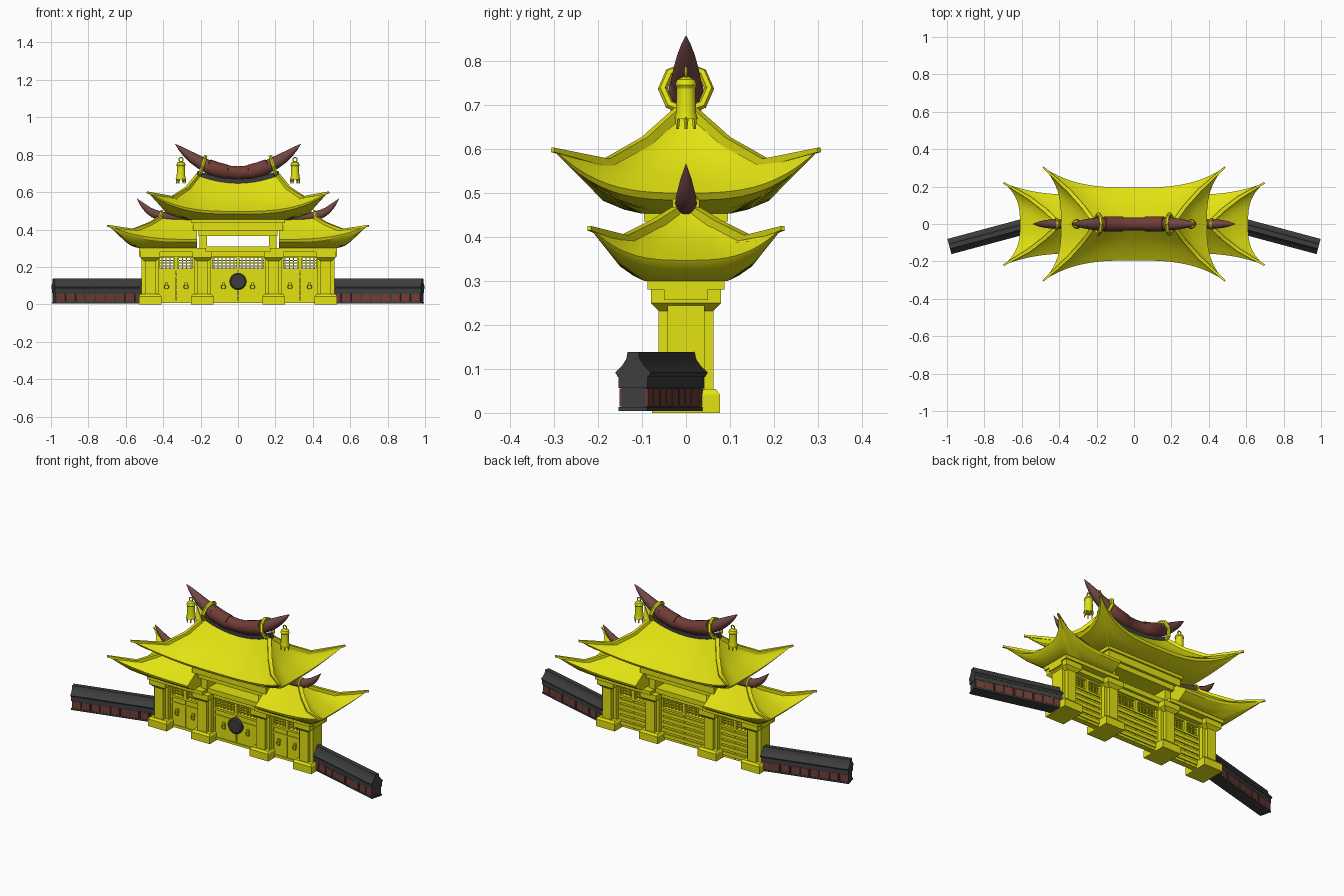
import bpy, bmesh, math
from mathutils import Vector, Matrix

if "Cube" in bpy.data.objects:
    bpy.data.objects.remove(bpy.data.objects["Cube"])


def material(name, r, g, b):
    m = bpy.data.materials.new(name)
    m.diffuse_color = (r, g, b, 1)
    m.use_nodes = True
    m.node_tree.nodes["Principled BSDF"].inputs["Base Color"].default_value = m.diffuse_color
    return m


YELLOW = material("yellow", 0.76, 0.76, 0.006)
GREY = material("dark_grey", 0.047, 0.047, 0.047)
HORN = material("horn_brown", 0.17, 0.066, 0.056)
RED = material("red_brown", 0.165, 0.046, 0.036)


def mesh(name, verts, faces, mats, angle=30, matrix=None):
    me = bpy.data.meshes.new(name)
    me.from_pydata([tuple(v) for v in verts], [], faces)
    bm = bmesh.new()
    bm.from_mesh(me)
    bmesh.ops.recalc_face_normals(bm, faces=bm.faces)
    bm.to_mesh(me)
    bm.free()
    for m in mats if isinstance(mats, list) else [mats]:
        me.materials.append(m)
    if angle:
        me.shade_smooth()
        me.set_sharp_from_angle(angle=math.radians(angle))
    ob = bpy.data.objects.new(name, me)
    bpy.context.collection.objects.link(ob)
    if matrix:
        ob.matrix_world = matrix
    return ob


def loft(name, rings, mats, closed=True, end_cap=False, angle=30, matrix=None):
    n = len(rings[0])
    verts = [p for r in rings for p in r]
    faces = []
    for j in range(len(rings) - 1):
        for i in range(n if closed else n - 1):
            k = (i + 1) % n
            faces.append((j * n + i, j * n + k, (j + 1) * n + k, (j + 1) * n + i))
    faces += [tuple(range(n)), tuple(range(len(verts) - n, len(verts)))]
    if end_cap:
        m = len(rings)
        faces.append(tuple([j * n for j in range(m)] + [j * n + n - 1 for j in reversed(range(m))]))
    return mesh(name, verts, faces, mats, angle, matrix)


def boxes(name, items, mat, matrix=None):
    """Items are (x0, x1, y0, y1, z0, z1)."""
    verts, faces = [], []
    for b in items:
        o = len(verts)
        verts += [(b[i], b[2 + j], b[4 + k]) for i in (0, 1) for j in (0, 1) for k in (0, 1)]
        faces += [tuple(o + i for i in f) for f in ((0, 1, 3, 2), (4, 5, 7, 6), (0, 1, 5, 4),
                                                    (2, 3, 7, 6), (0, 2, 6, 4), (1, 3, 7, 5))]
    return mesh(name, verts, faces, mat, 0, matrix)


def stack(name, levels, cx, mat):
    """Rectangular tower: levels are (z, half x, half y)."""
    return loft(name, [[(cx - a, -b, z), (cx + a, -b, z), (cx + a, b, z), (cx - a, b, z)]
                       for z, a, b in levels], mat, angle=0)


def sweep(name, pts, radii, sides, mats, flat=1.0, turn=0.0, angle=40):
    pts = [Vector(p) for p in pts]
    rings = []
    for i, p in enumerate(pts):
        t = (pts[min(i + 1, len(pts) - 1)] - pts[max(i - 1, 0)]).normalized()
        side = t.cross(Vector((0, 0, 1))).normalized()
        up = side.cross(t)
        a = [2 * math.pi * k / sides + turn for k in range(sides)]
        rings.append([p + side * math.cos(w) * radii[i] * flat + up * math.sin(w) * radii[i] for w in a])
    return loft(name, rings, mats, angle=angle)


def torus(name, loc, major, minor, tilt, segs, mat):
    bpy.ops.mesh.primitive_torus_add(location=loc, rotation=(0, math.pi / 2 + tilt, 0), major_radius=major,
                                     minor_radius=minor, major_segments=segs, minor_segments=6)
    ob = bpy.context.object
    ob.name = name
    ob.data.materials.append(mat)


def roof(name, specs, x0, s, cap):
    """Half roof; each ring is hip point, front middle (y, z), end middle (x, z), curve power."""
    n, rings = 12, []
    for (hx, hy, hz), (fy, fz), (sx, sz), p in specs:
        front = []
        for i in range(n + 1):
            k = (i / n) ** p
            front.append((s * (x0 + (hx - x0) * i / n), -(fy + (hy - fy) * k), fz + (hz - fz) * k))
        end = []
        for i in range(1, 2 * n):
            u = i / n - 1
            k = abs(u) ** p
            end.append((s * (sx + (hx - sx) * k), u * hy, sz + (hz - sz) * k))
        rings.append(front + end + [(x, -y, z) for x, y, z in reversed(front)])
    loft(name, rings, YELLOW, closed=False, end_cap=cap)
    # raised hip beams
    for q in (1, -1):
        pts = [(s * r[0][0], q * r[0][1], r[0][2] - 0.004) for r in specs[:4]]
        sweep(name + "_hip_beam", pts, [0.015, 0.015, 0.014, 0.007], 4, YELLOW, turn=math.pi / 4)


MAIN = [((0.215, 0.014, 0.69), (0.014, 0.648), (0.215, 0.69), 2),
        ((0.27, 0.09, 0.622), (0.07, 0.59), (0.26, 0.605), 2.5),
        ((0.35, 0.18, 0.572), (0.13, 0.537), (0.32, 0.545), 3),
        ((0.485, 0.303, 0.602), (0.195, 0.497), (0.39, 0.5), 3),
        ((0.47, 0.293, 0.588), (0.188, 0.482), (0.38, 0.484), 3),
        ((0.36, 0.195, 0.505), (0.14, 0.462), (0.32, 0.465), 3),
        ((0.26, 0.10, 0.453), (0.10, 0.453), (0.26, 0.453), 3)]
SIDE = [((0.41, 0.012, 0.468), (0.012, 0.45), (0.41, 0.468), 2),
        ((0.47, 0.07, 0.432), (0.05, 0.42), (0.46, 0.42), 2.5),
        ((0.56, 0.14, 0.398), (0.10, 0.38), (0.53, 0.38), 3),
        ((0.697, 0.220, 0.424), (0.155, 0.347), (0.61, 0.347), 3),
        ((0.682, 0.212, 0.411), (0.15, 0.333), (0.60, 0.333), 3),
        ((0.59, 0.155, 0.342), (0.12, 0.312), (0.57, 0.312), 3),
        ((0.53, 0.095, 0.30), (0.095, 0.30), (0.53, 0.30), 3)]

for s in (1, -1):
    roof("main_roof", MAIN, 0.0, s, False)
    roof("side_roof", SIDE, 0.22, s, True)

    # columns
    for cx in (0.47 * s, 0.19 * s):
        stack("column_base", [(0, 0.06, 0.077), (0.042, 0.06, 0.077), (0.054, 0.052, 0.068)], cx, YELLOW)
        boxes("column", [(cx - 0.028, cx + 0.028, -0.063, 0.063, 0.05, 0.24),
                         (cx - 0.045, cx + 0.045, -0.042, 0.042, 0.0, 0.28)], YELLOW)
        stack("column_capital", [(0.232, 0.03, 0.062), (0.25, 0.052, 0.08), (0.282, 0.052, 0.08)], cx, YELLOW)
    xs = sorted((0.17 * s, 0.53 * s))
    boxes("side_beam", [(*xs, -0.088, 0.088, 0.28, 0.302), (*xs, -0.05, 0.05, 0.257, 0.28)], YELLOW)
    boxes("upper_post", [(0.185 * s - 0.02, 0.185 * s + 0.02, -0.05, 0.05, 0.29, 0.38)], YELLOW)

    # small horn on the side ridge, with its ring
    sweep("side_horn", [(0.22 * s, 0, 0.463), (0.34 * s, 0, 0.465), (0.41 * s, 0, 0.472), (0.45 * s, 0, 0.485),
                        (0.48 * s, 0, 0.503), (0.51 * s, 0, 0.531), (0.54 * s, 0, 0.565)],
          [0.014, 0.02, 0.025, 0.024, 0.02, 0.013, 0.001], 10, HORN)
    torus("side_horn_ring", (0.415 * s, 0, 0.472), 0.027, 0.007, -0.25 * s, 10, YELLOW)

    # main horn ring
    torus("main_horn_ring", (0.19 * s, 0, 0.737), 0.053, 0.011, -0.3 * s, 8, YELLOW)

    # hanging bell with fringe
    bx = 0.305 * s
    prof = [(0.765, 0.006), (0.758, 0.02), (0.745, 0.025), (0.738, 0.021), (0.682, 0.023), (0.668, 0.027)]
    ang = [math.pi * k / 6 for k in range(12)]
    loft("bell", [[(bx + r * math.cos(a), r * math.sin(a), z) for a in ang] for z, r in prof], YELLOW)
    for a in ang[::2]:
        c, d = bx + 0.022 * math.cos(a), 0.022 * math.sin(a)
        loft("bell_fringe", [[(c + r * math.cos(b), d + r * math.sin(b), z) for b in ang[::3]]
                             for z, r in ((0.672, 0.006), (0.645, 0.003))], YELLOW)
    bpy.ops.mesh.primitive_torus_add(location=(bx, 0, 0.774), rotation=(math.pi / 2, 0, 0), major_radius=0.011,
                                     minor_radius=0.0035, major_segments=10, minor_segments=5)
    bpy.context.object.name = "bell_loop"
    bpy.context.object.data.materials.append(YELLOW)

    # fence wing, built along local x and then turned
    L = 0.50
    place = Matrix.Translation((0.504 * s, 0.009, 0)) @ Matrix.Rotation(
        math.radians(-15) if s > 0 else math.radians(195), 4, 'Z')
    boxes("fence_wall", [(0, L - 0.004, -0.028, 0.028, 0.004, 0.09), (0, L, -0.034, 0.034, 0.004, 0.013),
                         (0, L, -0.034, 0.034, 0.057, 0.085)], GREY, place)
    half = [(0.036, 0.082), (0.042, 0.092), (0.027, 0.106), (0.016, 0.122), (0.013, 0.138)]
    ring = half + [(-y, z) for y, z in reversed(half)]
    loft("fence_roof", [[(x, y, z) for y, z in ring] for x in (0, L)], GREY, matrix=place)
    step = L / 9
    boxes("fence_panels", [(i * step + 0.005, (i + 1) * step - 0.005, q * 0.0305 - 0.003, q * 0.0305 + 0.003,
                            0.014, 0.056) for i in range(9) for q in (1, -1)], RED, place)
    boxes("fence_posts", [(i * step - 0.003, i * step + 0.003, -0.034, 0.034, 0.01, 0.06)
                          for i in range(1, 9)], GREY, place)

# main horn, wrapped with red sleeves
xs = [-0.335, -0.31, -0.28, -0.24, -0.20, -0.165, -0.16, -0.11, -0.06, -0.055]
rs = [0.001, 0.012, 0.021, 0.029, 0.034, 0.035, 0.040, 0.041, 0.040, 0.036]
xs, rs = xs + [0] + [-x for x in reversed(xs)], rs + [0.036] + rs[::-1]
horn = sweep("main_horn", [(x, 0, 0.702 + 1.38 * x * x) for x in xs], rs, 12, [HORN, RED])
for f in horn.data.polygons:
    f.material_index = int(abs(f.center.x) < 0.165)

# dark ridge strip under the horn
xs = [-0.22 + 0.044 * i for i in range(11)]
sweep("ridge_strip", [(x, 0, 0.655 + 0.95 * x * x) for x in xs], [0.021] * 11, 4, GREY, turn=math.pi / 4)

# bracket block under the main roof
boxes("main_bracket", [(-0.25, 0.25, -0.095, 0.095, 0.435, 0.456), (-0.24, 0.24, -0.085, 0.085, 0.395, 0.436),
                       (-0.21, 0.21, -0.07, 0.07, 0.366, 0.396)], YELLOW)
boxes("centre_beam", [(-0.17, 0.17, -0.045, 0.045, 0.28, 0.308), (-0.17, 0.17, -0.03, 0.03, 0.255, 0.282)], YELLOW)

# three double doors with open lattices, knockers and back battens
for cx, w in ((0, 0.15), (0.33, 0.10), (-0.33, 0.10)):
    a, b = cx - w, cx + w
    boxes("door_leaf", [(a, cx - 0.002, -0.014, 0.014, 0.006, 0.185), (cx + 0.002, b, -0.014, 0.014, 0.006, 0.185),
                        (a, b, -0.02, 0.02, 0.18, 0.192), (a, b, -0.02, 0.02, 0.248, 0.262),
                        (a, a + 0.014, -0.02, 0.02, 0.0, 0.255), (b - 0.014, b, -0.02, 0.02, 0.0, 0.255),
                        (cx - 0.009, cx + 0.009, -0.02, 0.02, 0.18, 0.255)], YELLOW)
    count = round(w / 0.011)
    bars = [(a + i * 2 * w / count - 0.0028, a + i * 2 * w / count + 0.0028, -0.006, 0.006, 0.19, 0.25)
            for i in range(1, count)]
    bars += [(a, b, -0.008, 0.008, z - 0.0028, z + 0.0028) for z in (0.205, 0.22, 0.235)]
    boxes("door_lattice", bars, YELLOW)
    boxes("door_battens", [(a + 0.012, b - 0.012, 0.01, 0.02, z, z + 0.02)
                           for z in (0.02, 0.052, 0.084, 0.116, 0.148)], YELLOW)
    boxes("door_trim", [(a, b, -0.019, -0.01, 0.006, 0.02), (a, b, -0.019, -0.01, 0.145, 0.153)], YELLOW)
    for q in (1, -1):
        kx = cx + q * w * 0.52
        boxes("knocker_plate", [(kx - 0.008, kx + 0.008, -0.024, -0.012, 0.098, 0.118)], YELLOW)
        bpy.ops.mesh.primitive_torus_add(location=(kx, -0.024, 0.094), rotation=(math.pi / 2, 0, 0),
                                         major_radius=0.011, minor_radius=0.003, major_segments=10, minor_segments=5)
        bpy.context.object.name = "knocker_ring"
        bpy.context.object.data.materials.append(YELLOW)

# round medallion on the centre door
ang = [2 * math.pi * k / 20 for k in range(20)]
loft("door_medallion", [[(r * math.cos(t), y, 0.122 + r * math.sin(t)) for t in ang]
                        for y, r in ((-0.012, 0.045), (-0.028, 0.045), (-0.033, 0.038))], GREY)
